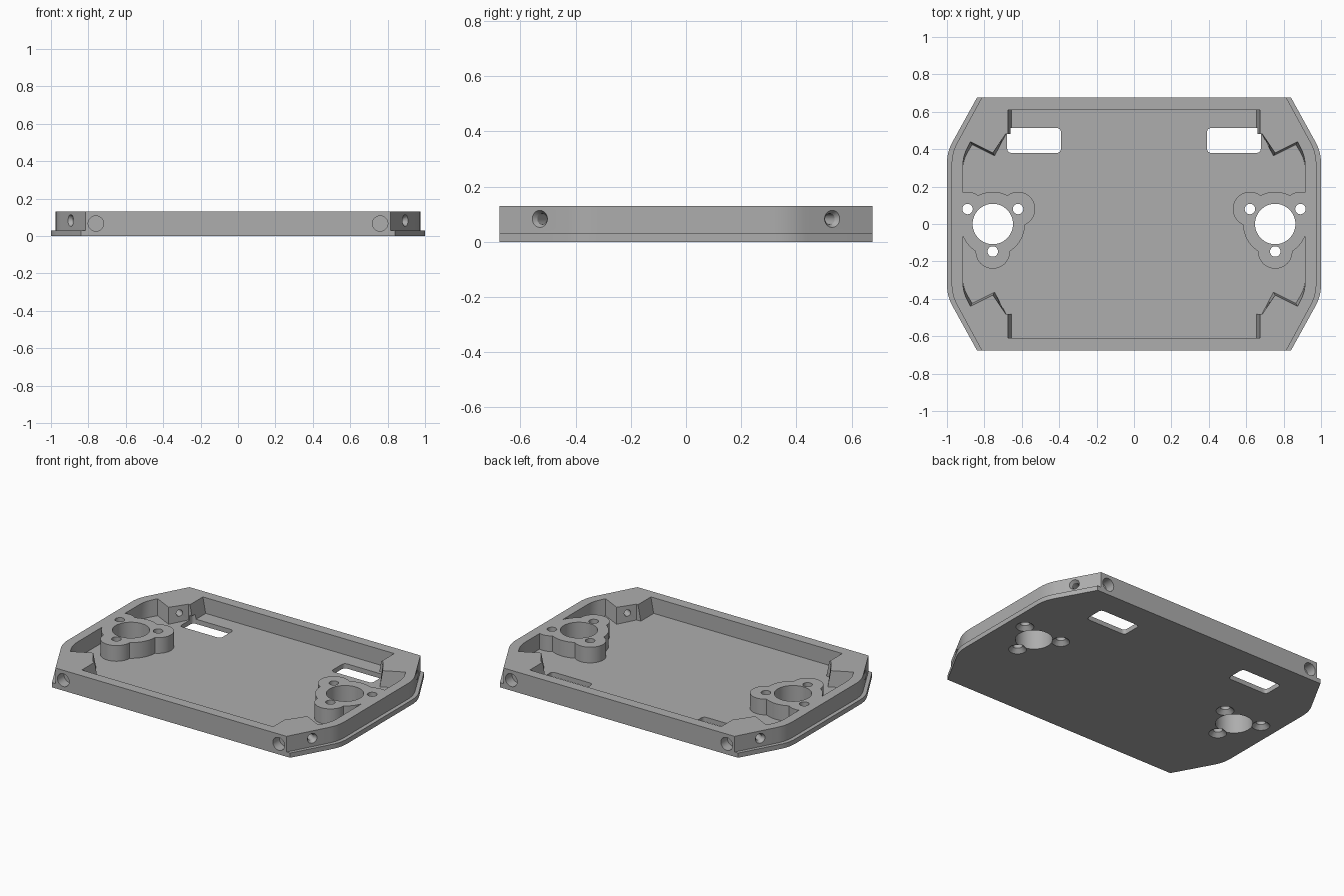
import bpy, bmesh, math
from mathutils import Vector

cube = bpy.data.objects.get("Cube")
if cube:
    bpy.data.objects.remove(cube, do_unlink=True)

H, FLOOR = 0.13, 0.03

grey = bpy.data.materials.new("plain grey")
grey.use_nodes = True
colour = (0.42, 0.42, 0.42, 1)
grey.diffuse_color = colour
grey.node_tree.nodes["Principled BSDF"].inputs["Base Color"].default_value = colour


def loft(name, low, high, z0, z1):
    """Solid between two outlines with equal point counts."""
    bm = bmesh.new()
    a = [bm.verts.new((x, y, z0)) for x, y in low]
    b = [bm.verts.new((x, y, z1)) for x, y in high]
    bm.faces.new(a)
    bm.faces.new(b)
    for i in range(len(a)):
        j = (i + 1) % len(a)
        bm.faces.new((a[i], a[j], b[j], b[i]))
    bmesh.ops.recalc_face_normals(bm, faces=bm.faces)
    mesh = bpy.data.meshes.new(name)
    bm.to_mesh(mesh)
    bm.free()
    mesh.materials.append(grey)
    ob = bpy.data.objects.new(name, mesh)
    bpy.context.collection.objects.link(ob)
    return ob


def pin(name, start, end, r0, r1=None, sides=40):
    """Round or tapered pin between two points."""
    start, end = Vector(start), Vector(end)
    axis = end - start
    ring = [(math.cos(2 * math.pi * i / sides), math.sin(2 * math.pi * i / sides))
            for i in range(sides)]
    r1 = r0 if r1 is None else r1
    ob = loft(name, [(x * r0, y * r0) for x, y in ring],
              [(x * r1, y * r1) for x, y in ring], 0, axis.length)
    turn = axis.to_track_quat('Z', 'Y').to_matrix().to_4x4()
    turn.translation = start
    ob.data.transform(turn)
    return ob


def combine(target, tool, operation):
    mod = target.modifiers.new("combine", 'BOOLEAN')
    mod.operation, mod.object, mod.solver = operation, tool, 'EXACT'
    bpy.context.view_layer.update()
    result = bpy.data.meshes.new_from_object(
        target.evaluated_get(bpy.context.evaluated_depsgraph_get()))
    target.modifiers.remove(mod)
    target.data = result
    bpy.data.objects.remove(tool, do_unlink=True)


def four_way(quarter):
    """Mirror a front-left quarter outline (ordered towards +y) all round."""
    side = quarter + [(x, -y) for x, y in reversed(quarter)]
    return side + [(-x, y) for x, y in reversed(side)]


def rounded(points, corners, size, steps=6):
    """Round the chosen corners of an outline."""
    out = []
    for i, p in enumerate(points):
        p = Vector(p)
        if i not in corners:
            out.append(tuple(p))
            continue
        a = p + (Vector(points[i - 1]) - p).normalized() * size
        b = p + (Vector(points[(i + 1) % len(points)]) - p).normalized() * size
        for k in range(steps + 1):
            t = k / steps
            out.append(tuple(a * (1 - t) ** 2 + p * 2 * t * (1 - t) + b * t * t))
    return out


# Base plate and the narrower rim block on it
sides = (1, 2, 5, 6)
plate = rounded(four_way([(0.84, -0.675), (1.0, -0.385)]), sides, 0.06)
block = rounded(four_way([(0.815, -0.675), (0.975, -0.38)]), sides, 0.06)
tray = loft("tray", plate, plate, 0, FLOOR)
combine(tray, loft("rim_block", block, block, FLOOR, H), 'UNION')

# Pocket with corner blocks whose flanks lean outward
low = four_way([(0.655, -0.61), (0.655, -0.48), (0.685, -0.48), (0.745, -0.365),
                (0.865, -0.425), (0.915, -0.34)])
high = four_way([(0.675, -0.61), (0.675, -0.48), (0.687, -0.48), (0.755, -0.38),
                 (0.875, -0.44), (0.915, -0.36)])
bends = (5, 6, 17, 18)
top_gap = 0.02
pocket = loft("pocket_cutter", rounded(low, bends, 0.05), rounded(high, bends, 0.05),
              FLOOR, H)
cap = rounded(high, bends, 0.05)
combine(pocket, loft("pocket_cap", cap, cap, H, H + top_gap), 'UNION')

# Motor mounts are left standing inside the pocket
screws = [(-0.135, 0.08), (0.135, 0.08), (0, -0.147)]
for s in (-1, 1):
    cx = s * 0.755
    mount = pin("mount", (cx, 0, -0.1), (cx, 0, 0.3), 0.172, sides=64)
    for dx, dy in screws:
        lobe = pin("lobe", (cx + dx, dy, -0.1), (cx + dx, dy, 0.3), 0.092)
        combine(mount, lobe, 'UNION')
    combine(pocket, mount, 'DIFFERENCE')
combine(tray, pocket, 'DIFFERENCE')

for s in (-1, 1):
    # Motor bore and countersunk mounting holes
    cx = s * 0.755
    cutters = [pin("bore", (cx, 0, -0.1), (cx, 0, 0.3), 0.108, sides=64)]
    for dx, dy in screws:
        x = cx + dx
        cutters.append(pin("screw_hole", (x, dy, -0.1), (x, dy, 0.3), 0.028))
        cutters.append(pin("countersink", (x, dy, -0.01), (x, dy, 0.025), 0.062, 0.027))

    # Rounded cable slot through the floor
    slot = [(s * 0.39, 0.38), (s * 0.678, 0.38), (s * 0.678, 0.513), (s * 0.39, 0.513)]
    slot = rounded(slot, range(4), 0.025)
    cutters.append(loft("slot", slot, slot, -0.1, 0.06))

    for t in (-1, 1):
        # Blind magnet recess in the long edge
        cutters.append(pin("recess", (s * 0.76, t * 0.72, 0.067),
                           (s * 0.76, t * 0.61, 0.067), 0.041))
        # Countersunk cross hole through the corner block
        normal = Vector((s * 0.88, t * 0.477, 0))
        face = Vector((s * 0.895, t * 0.53, 0.083))
        cutters.append(pin("cross_hole", face + normal * 0.1, face - normal * 0.27, 0.02))
        cutters.append(pin("cross_sink", face + normal * 0.005, face - normal * 0.02,
                           0.035, 0.019))
    for cutter in cutters:
        combine(tray, cutter, 'DIFFERENCE')

# Smooth curved walls, crisp edges
bpy.ops.object.select_all(action='DESELECT')
tray.select_set(True)
bpy.context.view_layer.objects.active = tray
bpy.ops.object.shade_smooth_by_angle(angle=math.radians(30))
